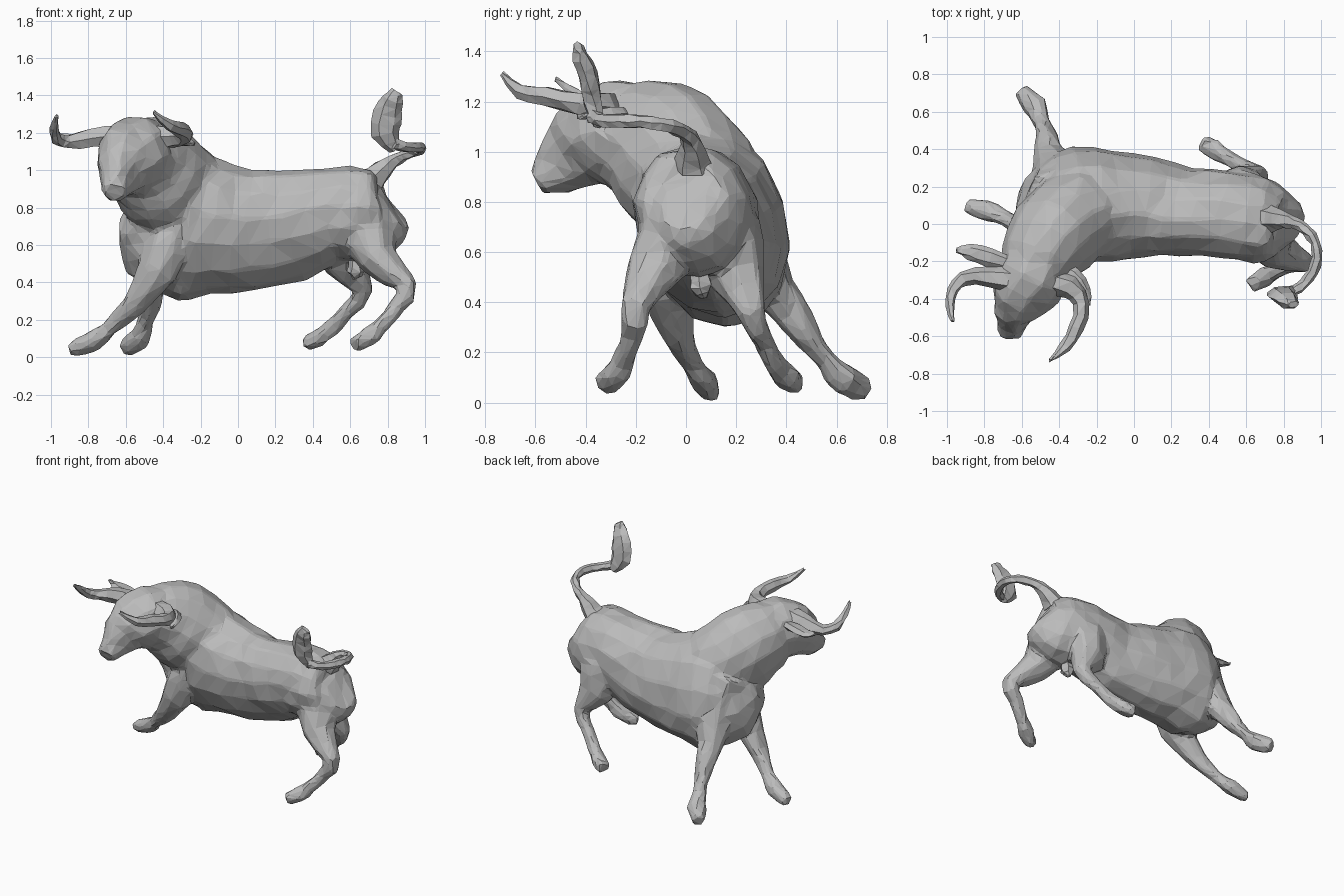
import bpy
import bmesh
import math
import random
from mathutils import Vector

random.seed(4)

# Remove the default object
default = bpy.data.objects.get("Cube")
if default:
    bpy.data.objects.remove(default, do_unlink=True)

# One clay grey for the whole animal
grey = bpy.data.materials.new("clay grey")
grey.use_nodes = True
tone = (.5, .5, .5, 1)
grey.diffuse_color = tone
grey.node_tree.nodes["Principled BSDF"].inputs["Base Color"].default_value = tone


def smooth_path(rings, steps):
    """Pass a Catmull-Rom spline through the ring values."""
    padded = [rings[0]] + list(rings) + [rings[-1]]
    result = []
    for a, b, c, d in zip(padded, padded[1:], padded[2:], padded[3:]):
        for step in range(steps):
            t = step / steps
            result.append([
                q + t * (r - p) / 2
                + t * t * (p - 2.5 * q + 2 * r - s / 2)
                + t * t * t * (3 * (q - r) + s - p) / 2
                for p, q, r, s in zip(a, b, c, d)])
    result.append(list(rings[-1]))
    return result


def loft(bm, rings, sides=8, steps=2, up=(0, 0, 1)):
    """Skin elliptical rings (x, y, z, half width, half height)."""
    rings = [ring if len(ring) == 5 else (*ring, ring[-1]) for ring in rings]
    rings = smooth_path(rings, steps)
    centres = [Vector(ring[:3]) for ring in rings]
    loops = []
    for i, (centre, ring) in enumerate(zip(centres, rings)):
        ahead = centres[min(i + 1, len(centres) - 1)]
        behind = centres[max(i - 1, 0)]
        tangent = (ahead - behind).normalized()
        side = tangent.cross(Vector(up)).normalized()
        top = side.cross(tangent)
        loop = []
        for k in range(sides):
            angle = math.tau * k / sides
            offset = side * math.cos(angle) * ring[3] + top * math.sin(angle) * ring[4]
            loop.append(bm.verts.new(centre + offset))
        loops.append(loop)
    for lower, upper in zip(loops, loops[1:]):
        for k in range(sides):
            n = (k + 1) % sides
            bm.faces.new((lower[k], lower[n], upper[n], upper[k]))
    bm.faces.new(list(reversed(loops[0])))
    bm.faces.new(loops[-1])


def finish(bm, name, jitter):
    """Turn the bmesh into a faceted, coloured object."""
    for vert in bm.verts:
        vert.co += Vector([random.uniform(-jitter, jitter) for axis in range(3)])
    bmesh.ops.triangulate(bm, faces=bm.faces[:])
    bmesh.ops.recalc_face_normals(bm, faces=bm.faces[:])
    mesh = bpy.data.meshes.new(name)
    bm.to_mesh(mesh)
    bm.free()
    mesh.materials.append(grey)
    obj = bpy.data.objects.new(name, mesh)
    bpy.context.collection.objects.link(obj)
    return obj


def part(name, rings, sides=6, steps=2, up=(0, 0, 1)):
    """Build a separate lofted part."""
    bm = bmesh.new()
    loft(bm, rings, sides, steps, up)
    return finish(bm, name, jitter=.005)


# Trunk from rump to chest, leaning sideways
trunk = [
    (.83, -.01, .79, .09, .13),
    (.79, 0, .77, .17, .22),
    (.67, .02, .76, .23, .26),
    (.5, .05, .77, .23, .25),
    (.28, .07, .7, .23, .31),
    (.08, .09, .68, .26, .33),
    (-.12, .1, .69, .29, .37),
    (-.29, .1, .71, .3, .43),
    (-.41, .07, .71, .25, .36),
    (-.5, .02, .74, .18, .26),
    (-.57, -.02, .77, .09, .14),
]

# Neck rises into the hump and turns towards the front
neck = [
    (-.18, .1, .76, .22, .25), (-.31, .05, .86, .25, .28),
    (-.43, -.07, .98, .25, .29), (-.51, -.2, 1.05, .21, .25),
    (-.56, -.32, 1.07, .16, .18)]

# Head points forward and down, with a deep jaw
head = [
    (-.49, -.15, 1.08, .17, .18), (-.54, -.27, 1.08, .2, .21),
    (-.6, -.37, 1.04, .17, .2), (-.635, -.45, .985, .12, .155),
    (-.655, -.53, .92, .085, .1), (-.665, -.6, .885, .06, .055)]

# Legs run from inside the trunk down to the hoof
right_foreleg = [
    (-.36, -.01, .8, .17), (-.35, -.05, .64, .14), (-.43, -.08, .46, .11),
    (-.57, -.03, .27, .065), (-.69, .03, .15, .045), (-.78, .07, .085, .06),
    (-.9, .1, .04, .04)]
left_foreleg = [
    (-.4, .13, .84, .18), (-.4, .23, .64, .16), (-.45, .36, .44, .09),
    (-.47, .47, .29, .06), (-.5, .56, .17, .045), (-.53, .63, .09, .065),
    (-.6, .72, .05, .045)]
right_hind_leg = [
    (.68, -.03, .7, .17), (.75, -.13, .52, .11), (.9, -.2, .385, .065),
    (.85, -.21, .27, .05), (.76, -.25, .16, .045), (.7, -.28, .11, .055),
    (.62, -.33, .075, .045)]
left_hind_leg = [
    (.56, .14, .69, .17), (.58, .21, .5, .12), (.67, .26, .36, .06),
    (.58, .31, .24, .045), (.49, .36, .15, .045), (.43, .4, .1, .055),
    (.36, .44, .075, .045)]

# Trunk, neck, head and legs fuse into one skin, then become coarse facets
bm = bmesh.new()
loft(bm, trunk, sides=14, steps=2, up=(0, -.33, 1))
loft(bm, neck, sides=14, steps=2)
loft(bm, head, sides=10, steps=2)
for leg in (right_foreleg, left_foreleg, right_hind_leg, left_hind_leg):
    loft(bm, leg, sides=8, steps=2, up=(0, 1, .3))
body = finish(bm, "body_and_legs", jitter=.009)

remesh = body.modifiers.new("fuse", 'REMESH')
remesh.mode = 'VOXEL'
remesh.voxel_size = .014
soften = body.modifiers.new("soften", 'SMOOTH')
soften.iterations = 8
facets = body.modifiers.new("facets", 'DECIMATE')
facets.ratio = .04

# Horns sweep outward, forward and up
part("right_horn", [
    (-.64, -.3, 1.18, .07), (-.78, -.28, 1.17, .055), (-.91, -.29, 1.15, .04),
    (-.97, -.36, 1.17, .03), (-.98, -.44, 1.23, .025), (-.97, -.52, 1.29, .01)])
part("left_horn", [
    (-.48, -.3, 1.17, .07), (-.34, -.34, 1.18, .06), (-.28, -.43, 1.19, .045),
    (-.31, -.56, 1.22, .04), (-.37, -.66, 1.24, .03), (-.45, -.73, 1.31, .01)])

# Leaf-shaped ears behind the horns
part("right_ear", [
    (-.64, -.22, 1.16, .04, .03), (-.77, -.18, 1.17, .05, .025),
    (-.88, -.15, 1.17, .04, .02), (-.95, -.14, 1.19, .01, .01)])
part("left_ear", [
    (-.42, -.23, 1.13, .04, .03), (-.33, -.28, 1.15, .055, .03),
    (-.27, -.36, 1.15, .045, .02), (-.24, -.43, 1.14, .01, .01)])

# Tail curls sideways and ends in an upright flat tuft
part("tail", [
    (.72, .03, .95, .08), (.8, .02, 1.03, .045), (.89, -.01, 1.08, .03),
    (.97, -.1, 1.11, .028), (.97, -.22, 1.12, .028), (.91, -.32, 1.12, .028),
    (.83, -.37, 1.14, .03)], steps=3)
part("tail_tuft", [
    (.84, -.35, 1.11, .03, .02), (.79, -.37, 1.2, .075, .04),
    (.8, -.39, 1.3, .075, .04), (.83, -.42, 1.38, .055, .035),
    (.85, -.43, 1.42, .035, .015)], up=(0, 1, 0))

# Small hanging part between the hind legs
part("scrotum", [
    (.64, .04, .6, .04), (.63, .05, .52, .04), (.63, .06, .46, .045),
    (.63, .07, .42, .015)], up=(0, 1, 0))
